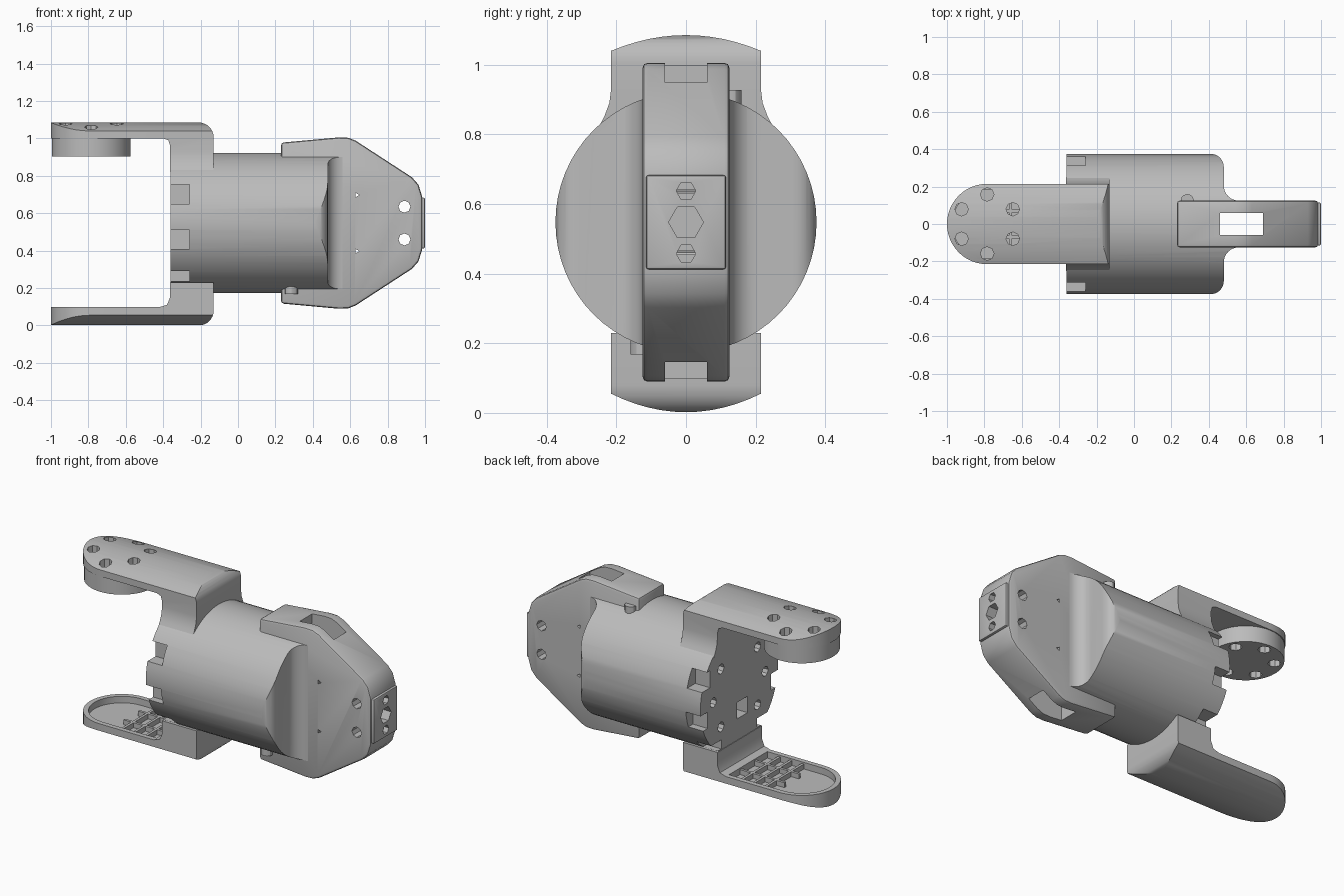
import bpy, bmesh, math
from mathutils import Vector

if "Cube" in bpy.data.objects:
    bpy.data.objects.remove(bpy.data.objects["Cube"])

ZC = 0.5475   # height of the main axis
R = 0.375     # body radius
ARM_X = -0.785
ARM_W = 0.215

grey = bpy.data.materials.new("plain_grey")
grey.use_nodes = True
grey.diffuse_color = (0.5, 0.5, 0.5, 1)
grey.node_tree.nodes["Principled BSDF"].inputs["Base Color"].default_value = (0.5, 0.5, 0.5, 1)


def prism(name, pts, axis, lo, hi):
    """Extrude a 2D outline along an axis."""
    place = {"x": lambda p, d: (d, p[0], p[1]),
             "y": lambda p, d: (p[0], d, p[1]),
             "z": lambda p, d: (p[0], p[1], d)}[axis]
    bm = bmesh.new()
    face = bm.faces.new([bm.verts.new(place(p, lo)) for p in pts])
    ext = bmesh.ops.extrude_face_region(bm, geom=[face])
    shift = Vector(place((0, 0), hi - lo))
    bmesh.ops.translate(bm, vec=shift, verts=[v for v in ext["geom"] if isinstance(v, bmesh.types.BMVert)])
    bmesh.ops.recalc_face_normals(bm, faces=bm.faces)
    mesh = bpy.data.meshes.new(name)
    bm.to_mesh(mesh)
    bm.free()
    mesh.materials.append(grey)
    obj = bpy.data.objects.new(name, mesh)
    bpy.context.collection.objects.link(obj)
    return obj


def arc(cx, cy, r, a0, a1, n=8):
    return [(cx + r * math.cos(math.radians(a0 + (a1 - a0) * i / n)),
             cy + r * math.sin(math.radians(a0 + (a1 - a0) * i / n))) for i in range(n + 1)]


def rod(c, r, axis, lo, hi, n=12):
    return prism("cutter", arc(c[0], c[1], r, 0, 360 - 360 / n, n - 1), axis, lo, hi)


def box(x0, x1, y0, y1, z0, z1, name="cutter"):
    return prism(name, [(x0, y0), (x1, y0), (x1, y1), (x0, y1)], "z", z0, z1)


def use(obj):
    bpy.ops.object.select_all(action="DESELECT")
    obj.select_set(True)
    bpy.context.view_layer.objects.active = obj


def combine(obj, tools, op="DIFFERENCE"):
    """Apply booleans and remove the tools."""
    use(obj)
    for tool in tools:
        mod = obj.modifiers.new("cut", "BOOLEAN")
        mod.operation, mod.solver, mod.object = op, "EXACT", tool
        bpy.ops.object.modifier_apply(modifier=mod.name)
        bpy.data.objects.remove(tool)


def bevel(obj, width, segments=2):
    use(obj)
    mod = obj.modifiers.new("bevel", "BEVEL")
    mod.width, mod.segments, mod.limit_method = width, segments, "ANGLE"
    bpy.ops.object.modifier_apply(modifier=mod.name)


def smooth(obj):
    use(obj)
    bpy.ops.object.shade_smooth_by_angle(angle=math.radians(30))


def mirrored(half):
    """Close a half outline by mirroring its second coordinate."""
    return half + [(a, -b) for a, b in reversed(half)]


# Main body: rounded plan outline trimmed by a cylinder
plan = mirrored([(-0.36, 0.4), (0.4, 0.4)] + arc(0.41, 0.305, 0.07, 90, 0)
                + arc(0.56, 0.205, 0.08, 180, 270))
body = prism("body", plan, "z", 0.1, 1.0)
combine(body, [rod((0, ZC), R, "x", -0.5, 0.7, 64)], "INTERSECT")

# Rim notches on both sides, end face holes and the vertical slot
cuts = [box(0.46, 0.69, -0.06, 0.06, -0.1, 1.2)]
for z0, z1, depth in ((0.65, 0.755, 0.06), (0.41, 0.51, 0.06), (0.235, 0.29, 0.07)):
    edge = math.sqrt(R * R - ((z0 + z1) / 2 - ZC) ** 2)
    for s in (-1, 1):
        a, b = sorted((s * (edge - depth), s * 0.45))
        cuts.append(box(-0.4, -0.26, a, b, z0, z1))
for y, z in arc(0, ZC, 0.25, 45, 315, 3) + arc(0, ZC, 0.25, 0, 180, 1):
    cuts.append(rod((y, z), 0.03, "x", -0.4, -0.24, 8))
cuts.append(box(-0.4, -0.2, -0.08, 0.02, 0.36, 0.46))
combine(body, cuts)
smooth(body)

# Tapered tail plate
half = [(0.23, 0.43), (0.54, 0.458), (0.59, 0.456), (0.63, 0.44),
        (0.93, 0.245), (0.965, 0.205), (0.985, 0.14)]
plate = prism("tail_plate", [(x, z + ZC) for x, z in mirrored(half)], "y", -0.125, 0.125)
bevel(plate, 0.015)
nose = prism("nose_pad", [(-0.115, 0.412), (0.115, 0.412), (0.115, 0.683), (-0.115, 0.683)], "x", 0.96, 1.0)
bevel(nose, 0.008)


def nose_cuts():
    return [rod((0, ZC), 0.05, "x", 0.92, 1.1, 6)] + [
        rod((0, ZC + s * 0.09), 0.028, "x", 0.92, 1.1, 6) for s in (-1, 1)]


cuts = nose_cuts() + [box(0.46, 0.69, -0.06, 0.06, -0.1, 1.2)]
for s in (-1, 1):
    cuts.append(rod((0.89, ZC + s * 0.0875), 0.032, "y", -0.2, 0.2, 8))
    cuts.append(rod((0.635, ZC + s * 0.15), 0.014, "y", -0.2, 0.2, 3))
combine(plate, cuts)
combine(nose, nose_cuts())
smooth(plate)
smooth(nose)

# Small screw bosses beside the tail plate
for i, s in enumerate((1, -1)):
    lug = rod((0.285, s * 0.125), 0.035, "z", ZC + s * 0.33, ZC + s * 0.38, 12)
    lug.name = "screw_lug_" + ("top", "bottom")[i]
    smooth(lug)


def arm_plan(name):
    """Round-ended plan that widens at the shoulder."""
    end = arc(ARM_X, 0, ARM_W, 90, 270, 24)
    pts = end + [(-0.4, -ARM_W), (-0.37, -0.4), (0, -0.4), (0, 0.4), (-0.37, 0.4), (-0.4, ARM_W)]
    return prism(name, pts, "z", -0.2, 1.3)


def crown(y_edge, edge, peak, n=12):
    """Shallow arched outline across the arm."""
    return [(y_edge * (1 - 2 * i / n), edge + (peak - edge) * (1 - (1 - 2 * i / n) ** 2)) for i in range(n + 1)]


# Upper arm with its flared shoulder
side = ([(-1.1, 1.2), (-1.1, 1.0), (-0.4, 1.0), (-0.372, 0.99), (-0.363, 0.96), (-0.363, 0.82), (-0.13, 0.82)]
        + arc(-0.21, 1.005, 0.08, 0, 90) + [(-0.25, 1.2)])
side[-2] = (-0.21, 1.09)
side[-1] = (-0.3, 1.09)
side[0] = (-1.1, 1.09)
flare = [(0.257, 0.81), (0.235, 0.85), (0.22, 0.89), (ARM_W, 0.93)]
section = flare + crown(ARM_W, 1.04, 1.085) + [(-y, z) for y, z in reversed(flare)]
upper = prism("upper_arm", side, "y", -0.5, 0.5)
combine(upper, [prism("cutter", section, "x", -1.2, 0.1), arm_plan("cutter")], "INTERSECT")
boss = rod((ARM_X, 0), 0.21, "z", 0.903, 1.01, 48)
boss.name = "pivot_boss"
for part in (upper, boss):
    combine(part, [rod(c, 0.036, "z", 0.8, 1.2, 8) for c in arc(ARM_X, 0, 0.158, 30, 330, 5)])
    smooth(part)

# Lower arm with a hollow tray
side = ([(-1.1, -0.1), (-1.1, 0.098), (-0.42, 0.098), (-0.38, 0.11), (-0.363, 0.15), (-0.363, 0.23), (-0.13, 0.23)]
        + arc(-0.21, 0.08, 0.08, 0, -90) + [(-0.3, -0.1)])
side[0], side[-1] = (-1.1, -0.01), (-0.3, -0.01)
section = [(-y, z) for y, z in crown(ARM_W, 0.055, 0.002)] + [(ARM_W, 0.3), (-ARM_W, 0.3)]
lower = prism("lower_arm", side, "y", -0.5, 0.5)
combine(lower, [prism("cutter", section, "x", -1.2, 0.1), arm_plan("cutter")], "INTERSECT")
pocket = arc(ARM_X, 0, 0.185, 90, 270, 24) + [(-0.42, -0.185), (-0.42, 0.185)]
combine(lower, [prism("cutter", pocket, "z", 0.058, 0.3)])
smooth(lower)

# Stiffening ribs in the tray
for i, x in enumerate((-0.5, -0.58, -0.66)):
    box(x - 0.008, x + 0.008, -0.186, 0.186, 0.05, 0.088, "cross_rib_%d" % i)
for i, y in enumerate((-0.07, 0.07)):
    box(-0.72, -0.41, y - 0.008, y + 0.008, 0.05, 0.088, "long_rib_%d" % i)
